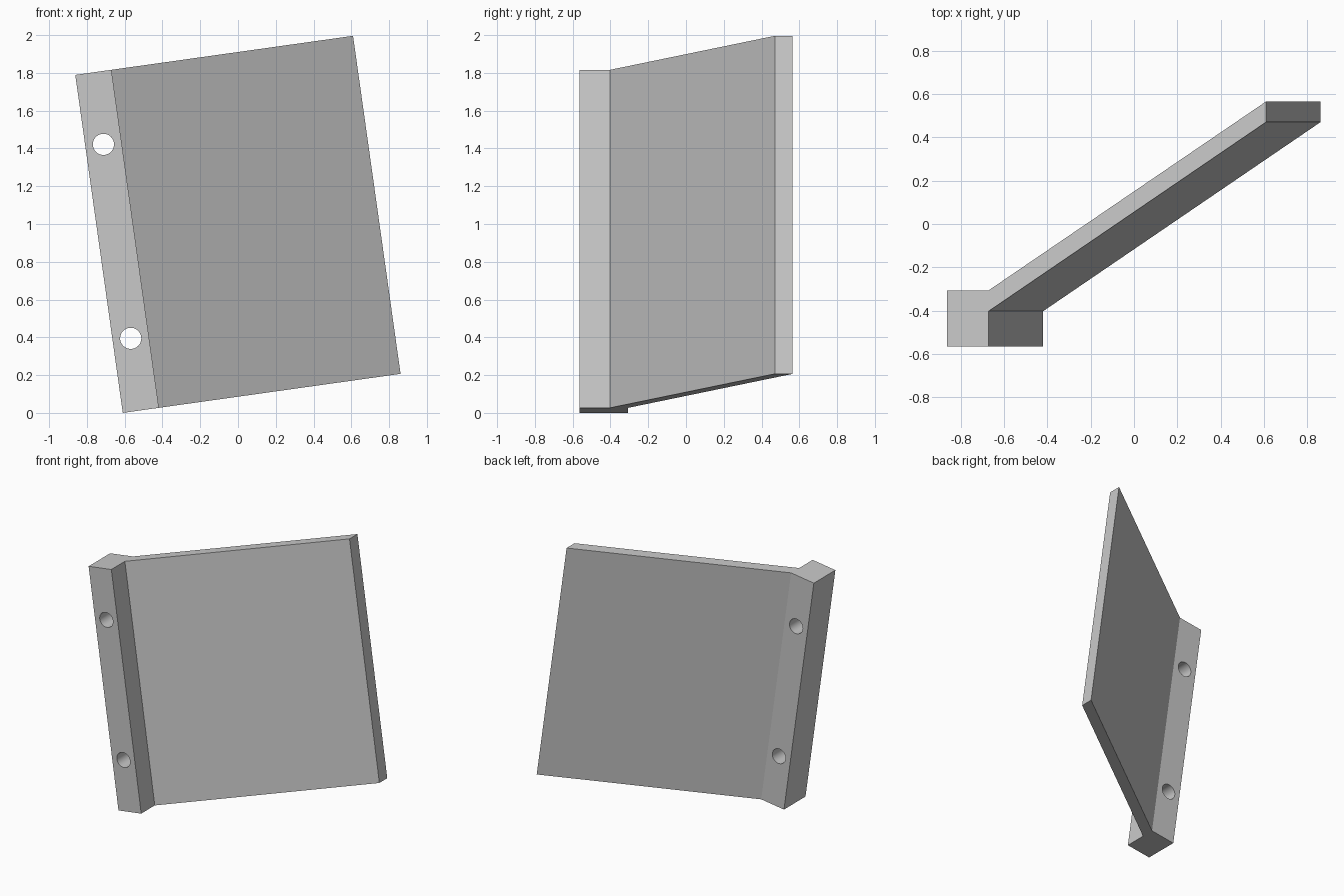
import bpy, bmesh, math
from mathutils import Matrix, Vector

cube = bpy.data.objects.get("Cube")
if cube:
    bpy.data.objects.remove(cube, do_unlink=True)

# One plain grey for the whole bracket
grey = bpy.data.materials.new("plain_grey")
grey.use_nodes = True
colour = (0.58, 0.58, 0.58, 1)
grey.diffuse_color = colour
grey.node_tree.nodes["Principled BSDF"].inputs["Base Color"].default_value = colour

TILT = math.radians(8)
LENGTH = 1.807
FLANGE = 0.193
WIDTH = 1.485
HOLES = (0.385, 1.422)

# Flange and slanted panel share one cross-section
profile = [(0, -0.565), (FLANGE, -0.565), (FLANGE, -0.402), (WIDTH, 0.47),
           (WIDTH, 0.565), (FLANGE, -0.306), (0, -0.306)]

# The whole part leans sideways about its lowest corner
place = Matrix.Translation((-0.61, 0, 0)) @ Matrix.Rotation(-TILT, 4, 'Y')


def make_object(name, bm):
    bmesh.ops.recalc_face_normals(bm, faces=bm.faces)
    mesh = bpy.data.meshes.new(name)
    bm.to_mesh(mesh)
    bm.free()
    mesh.transform(place)
    mesh.materials.append(grey)
    obj = bpy.data.objects.new(name, mesh)
    bpy.context.collection.objects.link(obj)
    return obj


# Angled bracket: extruded profile
bm = bmesh.new()
face = bm.faces.new([bm.verts.new((x, y, 0)) for x, y in profile])
top = bmesh.ops.extrude_face_region(bm, geom=[face])["geom"]
bmesh.ops.translate(bm, vec=Vector((0, 0, LENGTH)),
                    verts=[g for g in top if isinstance(g, bmesh.types.BMVert)])
bracket = make_object("angled_bracket", bm)

# Screw holes through the flange
bm = bmesh.new()
for height in HOLES:
    bmesh.ops.create_cone(
        bm, cap_ends=True, segments=48, radius1=0.056, radius2=0.056, depth=0.6,
        matrix=Matrix.Translation((FLANGE / 2, -0.435, height))
        @ Matrix.Rotation(math.pi / 2, 4, 'X'))
cutter = make_object("hole_cutter", bm)

cut = bracket.modifiers.new("screw_holes", 'BOOLEAN')
cut.operation = 'DIFFERENCE'
cut.solver = 'EXACT'
cut.object = cutter
bpy.ops.object.select_all(action='DESELECT')
bracket.select_set(True)
bpy.context.view_layer.objects.active = bracket
bpy.ops.object.modifier_apply(modifier=cut.name)
bpy.data.objects.remove(cutter, do_unlink=True)
bpy.ops.object.shade_smooth_by_angle(angle=math.radians(30))
